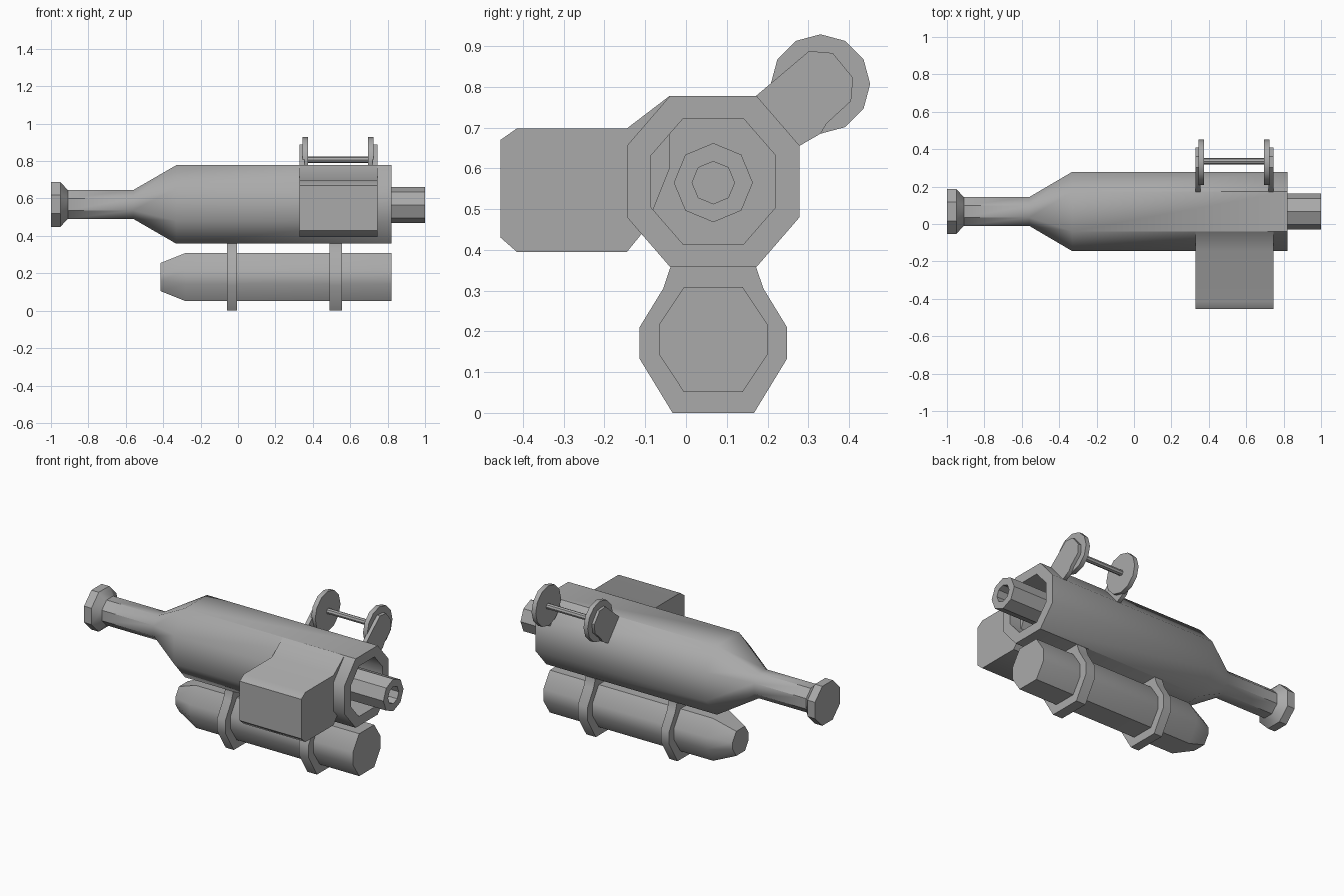
import bpy, bmesh, math

if "Cube" in bpy.data.objects:
    bpy.data.objects.remove(bpy.data.objects["Cube"], do_unlink=True)

grey = bpy.data.materials.new("mid grey")
grey.use_nodes = True
grey.diffuse_color = (0.4, 0.4, 0.4, 1)
grey.node_tree.nodes["Principled BSDF"].inputs["Base Color"].default_value = (0.4, 0.4, 0.4, 1)

AXIS_Y = 0.067
BODY_Z = 0.568
TANK_Z = 0.18


def loft(name, sections):
    """Skin a list of (x, outline) sections along x and cap both ends."""
    bm = bmesh.new()
    rings = [[bm.verts.new((x, y, z)) for y, z in outline] for x, outline in sections]
    for a, b in zip(rings, rings[1:]):
        for i in range(len(a)):
            j = (i + 1) % len(a)
            bm.faces.new((a[i], a[j], b[j], b[i]))
    bm.faces.new(rings[0])
    bm.faces.new(rings[-1])
    bmesh.ops.recalc_face_normals(bm, faces=bm.faces)
    mesh = bpy.data.meshes.new(name)
    bm.to_mesh(mesh)
    bm.free()
    obj = bpy.data.objects.new(name, mesh)
    bpy.context.collection.objects.link(obj)
    mesh.materials.append(grey)
    bpy.ops.object.select_all(action='DESELECT')
    obj.select_set(True)
    bpy.context.view_layer.objects.active = obj
    bpy.ops.object.shade_smooth_by_angle(angle=math.radians(44))
    return obj


def plate(name, x0, x1, outline):
    return loft(name, [(x0, outline), (x1, outline)])


def octagon(half_y, half_z, flat_y, flat_z, z, s=1.0):
    """Eight-sided outline with separate half lengths for its flats."""
    quarter = [(flat_y, half_z), (half_y, flat_z)]
    right = quarter + [(y, -h) for y, h in reversed(quarter)]
    pts = right + [(-y, h) for y, h in reversed(right)]
    return [(AXIS_Y + y * s, z + h * s) for y, h in pts]


def ngon(n, r, y, z):
    return [(y + r * math.sin(math.tau * i / n), z + r * math.cos(math.tau * i / n))
            for i in range(n)]


# Main body: flared muzzle, thin neck, taper, wide chamber with an open rear
def slim(half):
    return octagon(half, half, half * 0.414, half * 0.414, BODY_Z)


wide = octagon(0.212, 0.21, 0.106, 0.0875, BODY_Z)
bore = octagon(0.153, 0.153, 0.075, 0.0635, BODY_Z)
loft("main_barrel", [
    (-1.0, slim(0.12)), (-0.95, slim(0.12)), (-0.91, slim(0.077)), (-0.56, slim(0.077)),
    (-0.33, wide), (0.82, wide), (0.82, bore), (0.5, bore)])

# Rear tube inside the open chamber
tube = ngon(8, 0.097, AXIS_Y, BODY_Z - 0.003)
tube_hole = ngon(8, 0.052, AXIS_Y, BODY_Z - 0.003)
loft("rear_tube", [(0.48, tube), (1.0, tube), (1.0, tube_hole), (0.8, tube_hole)])

# Lower tank with a tapered nose
def tank(s):
    return octagon(0.133, 0.129, 0.072, 0.037, TANK_Z, s)


loft("lower_tank", [(-0.415, tank(0.58)), (-0.28, tank(1)), (0.82, tank(1))])

# Bands that hang the tank from the body
half_band = [(0.105, 0.37), (0.105, 0.358), (0.123, 0.305), (0.181, 0.21), (0.181, 0.133), (0.1, 0)]
band = [(AXIS_Y + y, z) for y, z in half_band] + [(AXIS_Y - y, z) for y, z in reversed(half_band)]
plate("front_band", -0.06, -0.005, band)
plate("rear_band", 0.49, 0.555, band)

# Side box, chamfered outside and blended up to the body top
plate("side_box", 0.33, 0.745, [
    (-0.04, 0.778), (-0.145, 0.698), (-0.415, 0.698), (-0.455, 0.67),
    (-0.455, 0.43), (-0.415, 0.395), (-0.145, 0.395), (-0.1, 0.45), (-0.04, 0.6)])

# Two arms with discs, joined by a rod
arm = [(0.15, 0.74), (0.172, 0.778), (0.302, 0.888), (0.36, 0.883), (0.41, 0.822),
       (0.405, 0.765), (0.345, 0.71), (0.33, 0.685), (0.278, 0.655), (0.25, 0.66)]
disc = ngon(12, 0.122, 0.33, 0.807)
for side, arm_x, disc_x in (("front", 0.33, 0.346), ("rear", 0.72, 0.696)):
    plate(side + "_arm", arm_x, arm_x + 0.025, arm)
    plate(side + "_disc", disc_x, disc_x + 0.028, disc)
plate("disc_rod", 0.36, 0.71, ngon(8, 0.017, 0.335, 0.807))
